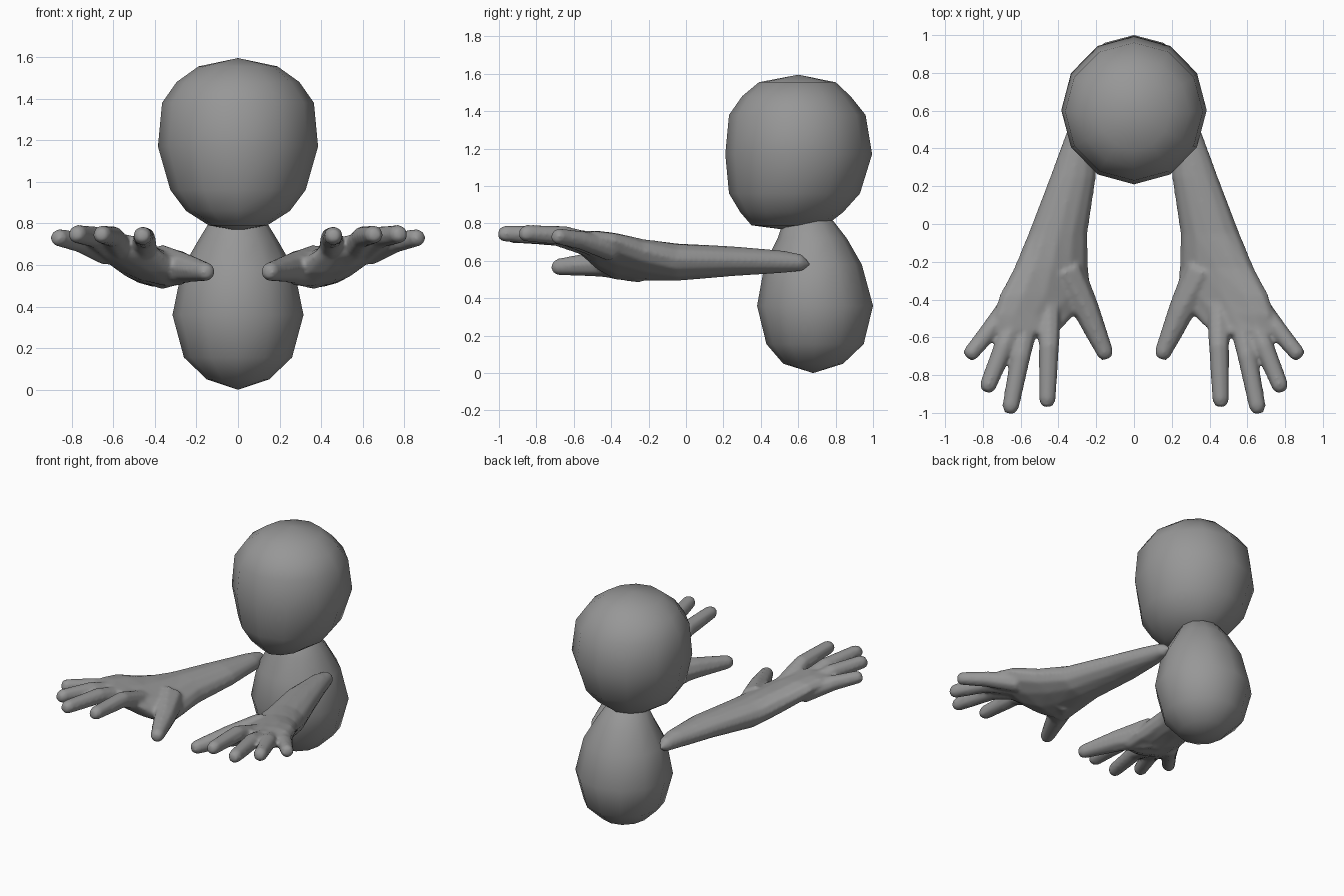
import bpy
import math
from mathutils import Vector

if "Cube" in bpy.data.objects:
    bpy.data.objects.remove(bpy.data.objects["Cube"])

grey = bpy.data.materials.new("plain grey")
grey.use_nodes = True
COLOUR = (0.31, 0.31, 0.31, 1)
grey.diffuse_color = COLOUR
grey.node_tree.nodes["Principled BSDF"].inputs["Base Color"].default_value = COLOUR


def add_loft(verts, faces, rings, start, end, sides):
    """Skin a closed tube over (centre, u, v) ellipses, with a point at each end."""
    base = len(verts)
    for c, u, v in rings:
        for i in range(sides):
            t = 2 * math.pi * i / sides
            verts.append(c + u * math.cos(t) + v * math.sin(t))
    verts += [Vector(start), Vector(end)]
    last = base + (len(rings) - 1) * sides
    tip = last + sides
    for i in range(sides):
        j = (i + 1) % sides
        for row in range(base, last, sides):
            faces.append((row + i, row + j, row + sides + j, row + sides + i))
        faces.append((tip, base + j, base + i))
        faces.append((tip + 1, last + i, last + j))


def make_object(name, verts, faces):
    mesh = bpy.data.meshes.new(name)
    mesh.from_pydata(verts, [], faces)
    mesh.materials.append(grey)
    mesh.update()
    obj = bpy.data.objects.new(name, mesh)
    bpy.context.collection.objects.link(obj)
    mesh.shade_smooth()
    return obj


def upright(name, profile, bottom, top):
    """Rounded form from (height, front, back, half width) slices."""
    verts, faces = [], []
    rings = [(Vector((0, (f + b) / 2, z)), Vector((w, 0, 0)), Vector((0, (b - f) / 2, 0)))
             for z, f, b, w in profile]
    add_loft(verts, faces, rings, bottom, top, 12)
    return make_object(name, verts, faces)


# Body with its narrow neck
upright("body", [
    (0.05, 0.52, 0.84, 0.15), (0.155, 0.43, 0.95, 0.26), (0.36, 0.38, 1.0, 0.315),
    (0.58, 0.42, 0.94, 0.27), (0.72, 0.49, 0.86, 0.19), (0.81, 0.52, 0.79, 0.135)],
    (0, 0.68, 0), (0, 0.65, 0.9))

# Head
upright("head", [
    (0.79, 0.35, 0.75, 0.14), (0.86, 0.29, 0.84, 0.25), (0.96, 0.23, 0.93, 0.325),
    (1.17, 0.21, 0.995, 0.385), (1.38, 0.23, 0.96, 0.365), (1.48, 0.3, 0.88, 0.295),
    (1.555, 0.39, 0.8, 0.19)],
    (0, 0.54, 0.765), (0, 0.6, 1.595))

# Forearm and palm slices: y, inner x, outer x, mid height, half height, roll
FOREARM = [
    (0.62, 0.22, 0.31, 0.59, 0.045, 0), (0.52, 0.2, 0.345, 0.595, 0.06, 0),
    (0.25, 0.2, 0.445, 0.598, 0.08, 0.05), (-0.05, 0.245, 0.56, 0.593, 0.1, 0.1),
    (-0.23, 0.24, 0.635, 0.605, 0.1, 0.25), (-0.38, 0.23, 0.715, 0.625, 0.095, 0.35),
    (-0.48, 0.31, 0.745, 0.66, 0.08, 0.3), (-0.57, 0.4, 0.745, 0.7, 0.055, 0.15)]

# Digit paths: points from knuckle to tip, then the radius at each end
DIGITS = [
    ([(0.63, -0.4, 0.66), (0.76, -0.56, 0.71), (0.88, -0.705, 0.735)], 0.065, 0.043),
    ([(0.6, -0.45, 0.67), (0.69, -0.65, 0.735), (0.785, -0.885, 0.75)], 0.065, 0.046),
    ([(0.55, -0.45, 0.66), (0.6, -0.7, 0.735), (0.66, -1.0, 0.748)], 0.065, 0.046),
    ([(0.45, -0.42, 0.64), (0.45, -0.65, 0.73), (0.46, -0.965, 0.742)], 0.068, 0.046),
    ([(0.37, -0.25, 0.59), (0.25, -0.46, 0.585), (0.14, -0.71, 0.565)], 0.11, 0.046)]


def make_arm(name, side):
    verts, faces = [], []
    rings = [(Vector(((a + b) / 2, y, z)), Vector(((b - a) / 2, 0, roll * (b - a) / 2)),
              Vector((0, 0, h))) for y, a, b, z, h, roll in FOREARM]
    add_loft(verts, faces, rings, (0.265, 0.67, 0.58), (0.58, -0.61, 0.71), 12)
    for path, r0, r1 in DIGITS:
        a, b, c = (Vector(p) for p in path)
        direction = (c - a).normalized()
        u = direction.cross(Vector((0, 0, 1))).normalized()
        v = u.cross(direction)
        near_tip = b.lerp(c, 0.9)
        spots = [(a, r0), (b, r0 * 0.4 + r1 * 0.6), (near_tip, r1), (c, r1 * 0.65)]
        add_loft(verts, faces, [(p, u * r, v * r) for p, r in spots],
                 a - direction * 0.03, c + direction * 0.005, 8)
    for p in verts:
        p.x *= side
    if side > 0:
        faces = [f[::-1] for f in faces]
    arm = make_object(name, verts, faces)
    # Fuse the digits into the palm and soften the webs
    fuse = arm.modifiers.new("fuse", "REMESH")
    fuse.mode = "VOXEL"
    fuse.voxel_size = 0.012
    fuse.use_smooth_shade = True
    soften = arm.modifiers.new("soften", "SMOOTH")
    soften.factor = 0.5
    soften.iterations = 6


make_arm("left_arm", 1)
make_arm("right_arm", -1)
